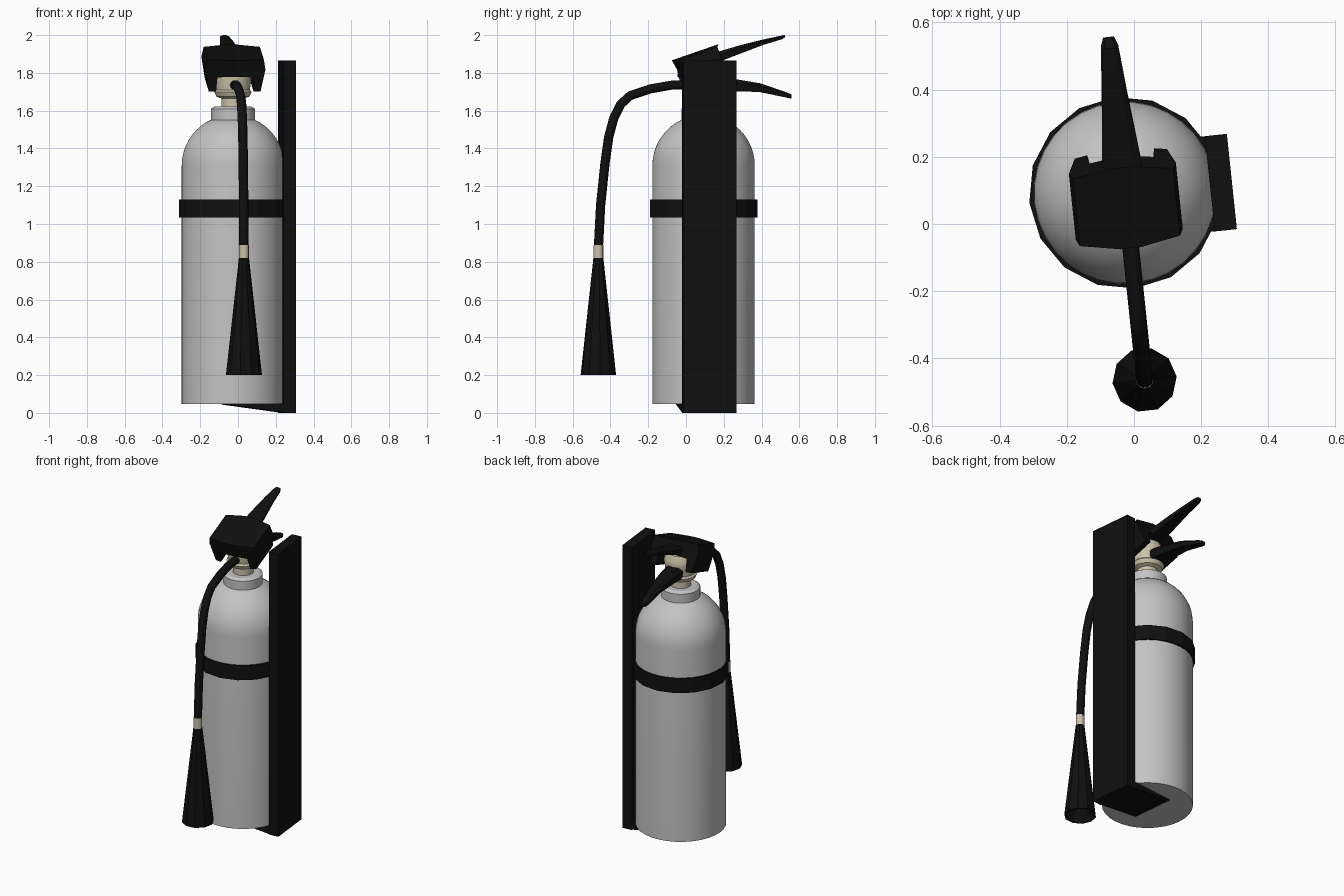
import bpy, bmesh, math
from mathutils import Matrix, Vector

if "Cube" in bpy.data.objects:
    bpy.data.objects.remove(bpy.data.objects["Cube"])

# The whole model is turned a little about the tank axis
PLACE = Matrix.Translation((-0.027, 0.093, 0)) @ Matrix.Rotation(math.radians(6), 4, 'Z')


def material(name, rgb):
    m = bpy.data.materials.new(name)
    m.use_nodes = True
    m.diffuse_color = (*rgb, 1)
    m.node_tree.nodes["Principled BSDF"].inputs["Base Color"].default_value = (*rgb, 1)
    return m


SILVER = material("silver_grey", (0.55, 0.55, 0.55))
BRASS = material("pale_brass", (0.6, 0.54, 0.4))
BLACK = material("black", (0.005, 0.005, 0.005))


def finish(name, bm, mat, smooth=None):
    bmesh.ops.recalc_face_normals(bm, faces=bm.faces)
    bm.transform(PLACE)
    mesh = bpy.data.meshes.new(name)
    bm.to_mesh(mesh)
    bm.free()
    obj = bpy.data.objects.new(name, mesh)
    bpy.context.collection.objects.link(obj)
    mesh.materials.append(mat)
    if smooth:
        bpy.ops.object.select_all(action='DESELECT')
        obj.select_set(True)
        bpy.context.view_layer.objects.active = obj
        bpy.ops.object.shade_smooth_by_angle(angle=math.radians(smooth))
    return obj


def skin(bm, rings, closed=False):
    """Bridge equal rings of points; cap the ends or join them in a loop."""
    loops = [[bm.verts.new(p) for p in ring] for ring in rings]
    n = len(loops[0])
    pairs = list(zip(loops, loops[1:]))
    if closed:
        pairs.append((loops[-1], loops[0]))
    else:
        bm.faces.new(loops[0])
        bm.faces.new(loops[-1])
    for a, b in pairs:
        for i in range(n):
            j = (i + 1) % n
            bm.faces.new((a[i], a[j], b[j], b[i]))


def lathe(name, profile, mat, sides=32, y=0, smooth=None, closed=False):
    bm = bmesh.new()
    turn = [2 * math.pi * i / sides for i in range(sides)]
    skin(bm, [[(r * math.cos(a), y + r * math.sin(a), z) for a in turn]
              for r, z in profile], closed)
    return finish(name, bm, mat, smooth)


def grip(name, stations):
    """Tapered handle; stations are y, top z, bottom z, half width."""
    bm = bmesh.new()
    rings = []
    for y, top, low, w in stations:
        mid = top - 0.3 * (top - low)
        rings.append([(-w, y, mid), (-w * 0.6, y, top), (w * 0.6, y, top),
                      (w, y, mid), (w * 0.85, y, low), (-w * 0.85, y, low)])
    skin(bm, rings)
    return finish(name, bm, BLACK, 25)


# Tank with domed shoulder
dome = [(0.272 * math.cos(a), 1.31 + 0.268 * math.sin(a))
        for a in (math.radians(66) * i / 9 for i in range(10))]
lathe("tank", [(0.272, 0.048)] + dome, SILVER, smooth=35)
lathe("neck_collar", [(0.117, 1.54), (0.117, 1.61), (0.098, 1.622)], SILVER, smooth=30)

# Valve body
lathe("valve", [(0.062, 1.6), (0.062, 1.665), (0.088, 1.675), (0.1, 1.7),
                (0.09, 1.71), (0.1, 1.78), (0.1, 1.8), (0.08, 1.84)],
      BRASS, sides=20, smooth=30)

# Strap around the tank
lathe("strap", [(0.286, 1.035), (0.286, 1.13), (0.262, 1.13), (0.262, 1.035)],
      BLACK, sides=16, closed=True)

# Wall bracket and its sloping foot
bm = bmesh.new()
bmesh.ops.create_cube(bm, size=1, matrix=Matrix.Translation((0.287, 0, 0.933))
                      @ Matrix.Diagonal((0.066, 0.285, 1.866, 1)))
finish("wall_bracket", bm, BLACK)

bm = bmesh.new()
foot = [(0.3, 0.0), (0.3, 0.048), (-0.045, 0.052), (-0.045, 0.044), (0.255, 0.003)]
skin(bm, [[(x, y, z) for x, z in foot] for y in (-0.142, 0.142)])
finish("bracket_foot", bm, BLACK)

# Tilted head: a channel section, bulging at the middle of front and back
TILT = Matrix.Translation((0, -0.045, 1.908)) @ Matrix.Rotation(math.radians(19), 4, 'X')
half = [(0.03, 0), (0.15, -0.005), (0.16, -0.06), (0.138, -0.18),
        (0.1, -0.18), (0.095, -0.1), (0.03, -0.092)]
section = half + [(-x, z) for x, z in reversed(half)]


def head_ring(side):
    return [TILT @ Vector((x, side * (0.128 - 0.18 * max(0, abs(x) - 0.03)), z))
            for x, z in section]


bm = bmesh.new()
skin(bm, [head_ring(-1), head_ring(1)])
finish("head_cover", bm, BLACK)

# Squeeze lever and carrying handle
grip("squeeze_lever", [(0.0, 1.895, 1.84, 0.062), (0.08, 1.912, 1.86, 0.06),
                       (0.2, 1.947, 1.905, 0.047), (0.32, 1.977, 1.95, 0.034),
                       (0.415, 1.997, 1.978, 0.025), (0.432, 2.0, 1.988, 0.016)])
grip("carry_handle", [(0.03, 1.78, 1.7, 0.062), (0.16, 1.768, 1.703, 0.052),
                      (0.3, 1.745, 1.699, 0.038), (0.44, 1.697, 1.67, 0.026),
                      (0.466, 1.686, 1.664, 0.016)])

# Hose, swept along a smooth path from the valve to the horn
path = [(-0.06, 1.735), (-0.17, 1.735), (-0.285, 1.715), (-0.39, 1.68), (-0.44, 1.635),
        (-0.478, 1.56), (-0.505, 1.46), (-0.525, 1.32), (-0.548, 1.1), (-0.56, 0.87)]
bm = bmesh.new()
rings = []
for i, (y, z) in enumerate(path):
    (y0, z0), (y1, z1) = path[max(i - 1, 0)], path[min(i + 1, len(path) - 1)]
    side = Vector((0, z0 - z1, y1 - y0)).normalized()
    rings.append([Vector((0, y, z)) + 0.025 * (Vector((math.cos(a), 0, 0)) + side * math.sin(a))
                  for a in (2 * math.pi * k / 10 for k in range(10))])
skin(bm, rings)
finish("hose", bm, BLACK, 50)

# Ferrule and discharge horn
lathe("ferrule", [(0.026, 0.815), (0.026, 0.89)], BRASS, sides=12, y=-0.56, smooth=40)
lathe("horn", [(0.02, 0.3), (0.084, 0.215), (0.088, 0.2), (0.096, 0.2), (0.027, 0.82)],
      BLACK, sides=10, y=-0.56)
